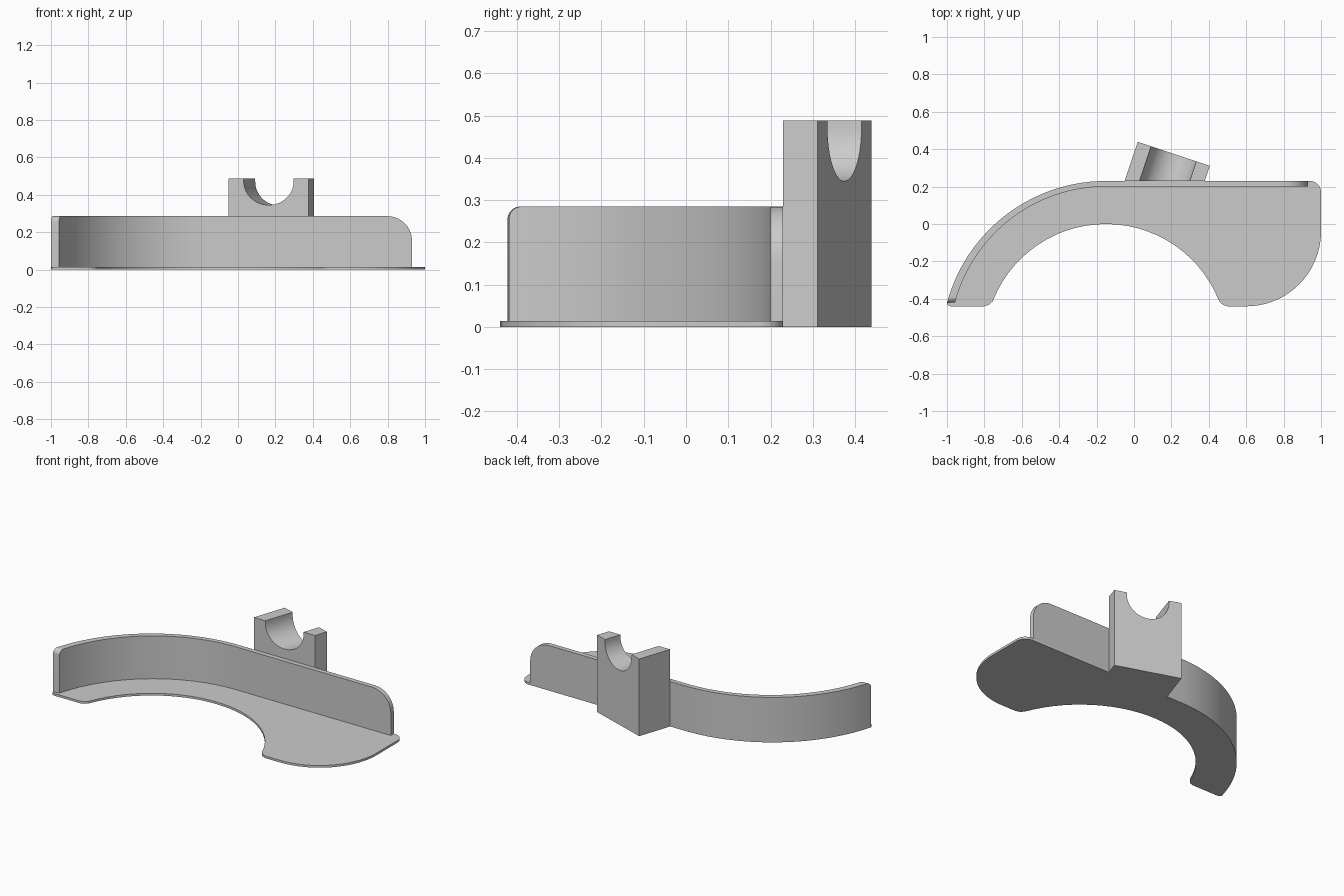
import bpy, bmesh
from math import sin, cos, radians
from mathutils import Vector

if "Cube" in bpy.data.objects:
    bpy.data.objects.remove(bpy.data.objects["Cube"])

grey = bpy.data.materials.new("plain_grey")
grey.diffuse_color = (0.6, 0.6, 0.6, 1)
grey.use_nodes = True
grey.node_tree.nodes["Principled BSDF"].inputs["Base Color"].default_value = (0.6, 0.6, 0.6, 1)


def arc(cx, cy, r, start, end, n=28):
    steps = [radians(start + (end - start) * i / n) for i in range(n + 1)]
    return [(cx + r * cos(a), cy + r * sin(a)) for a in steps]


def prism(points, direction):
    """Closed prism from a 3D outline swept along a direction."""
    bm = bmesh.new()
    face = bm.faces.new([bm.verts.new(p) for p in points])
    swept = bmesh.ops.extrude_face_region(bm, geom=[face], use_keep_orig=True)["geom"]
    verts = [g for g in swept if isinstance(g, bmesh.types.BMVert)]
    bmesh.ops.translate(bm, verts=verts, vec=direction)
    return bm


def finish(bm, name):
    bmesh.ops.recalc_face_normals(bm, faces=bm.faces)
    mesh = bpy.data.meshes.new(name)
    bm.to_mesh(mesh)
    bm.free()
    mesh.materials.append(grey)
    obj = bpy.data.objects.new(name, mesh)
    bpy.context.collection.objects.link(obj)
    bpy.ops.object.select_all(action="DESELECT")
    obj.select_set(True)
    bpy.context.view_layer.objects.active = obj
    bpy.ops.object.shade_smooth_by_angle(angle=radians(30))


CX, CY, BACK = -0.15, -0.65, 0.23
FLOOR, TOP = 0.014, 0.285
outer = arc(CX, CY, 0.88, 90, 165)

# Thin curved floor plate
tip = [(-0.8, -0.44), (-0.775, -0.432), (-0.757, -0.415)]
outline = outer + [(-0.995, -0.434), (-0.98, -0.44)] + tip
outline += arc(CX, CY, 0.65, 158, 22)
outline += [(2 * CX - x, y) for x, y in reversed(tip)]
outline += arc(0.6, -0.04, 0.4, 270, 360) + arc(0.94, 0.17, 0.06, 0, 90, 8)
finish(prism([(x, y, 0) for x, y in outline], (0, 0, FLOOR)), "floor_plate")

# Upright wall along the back edge, with rounded upper end corners
outline = outer + arc(CX, -0.635, 0.835, 165, 90) + [(0.93, 0.2), (0.93, BACK)]
bm = prism([(x, y, FLOOR) for x, y in outline], (0, 0, TOP - FLOOR))
for side, radius in ((1, 0.13), (-1, 0.03)):
    ends = [e for e in bm.edges if all(
        v.co.z > TOP - 0.001 and (v.co.x > 0.92 if side > 0 else v.co.y < -0.41)
        for v in e.verts)]
    bmesh.ops.bevel(bm, geom=ends, offset=radius, offset_type="OFFSET",
                    segments=10, profile=0.5, affect="EDGES")
finish(bm, "back_wall")

# Angled block with a round cradle, cut flush with the wall
turn = radians(18.5)
across = Vector((cos(turn), -sin(turn), 0))
along = Vector((sin(turn), cos(turn), 0))
centre = Vector((0.2125, 0.375, 0))
HALF, HIGH, R = 0.203, 0.488, 0.127
profile = [(-HALF, 0), (-HALF, HIGH), (-R, HIGH)] + arc(0, 0.472, R, 180, 360)
profile += [(R, HIGH), (HALF, HIGH), (HALF, 0)]
bm = prism([centre + across * u + Vector((0, 0, z)) for u, z in profile], along * -0.4)
cut = bmesh.ops.bisect_plane(bm, geom=bm.verts[:] + bm.edges[:] + bm.faces[:],
                             plane_co=(0, BACK, 0), plane_no=(0, -1, 0), clear_outer=True)
rim = [g for g in cut["geom_cut"] if isinstance(g, bmesh.types.BMEdge)]
bmesh.ops.contextual_create(bm, geom=rim)
finish(bm, "cradle_block")
